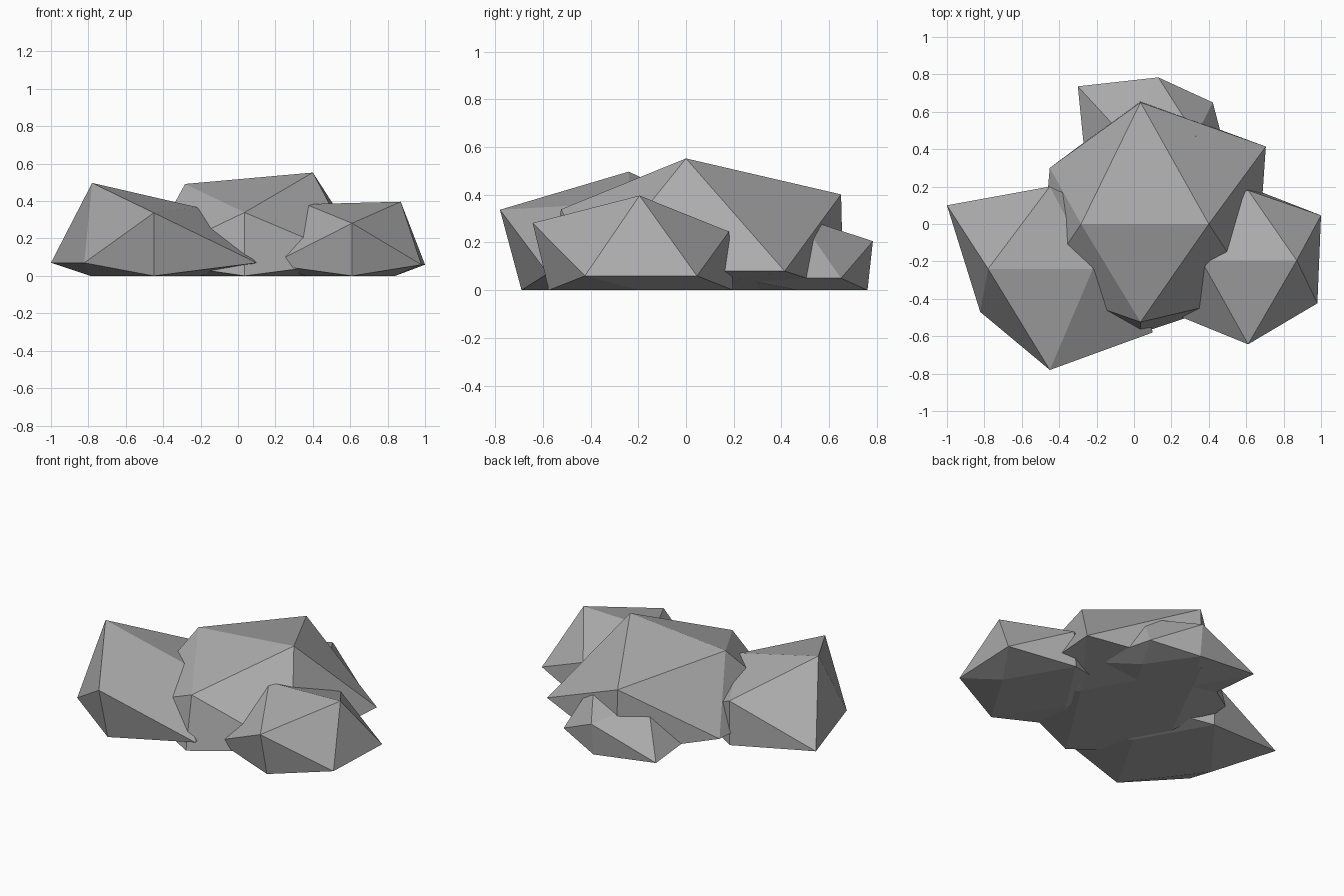
import bpy, bmesh
from mathutils import Vector

if "Cube" in bpy.data.objects:
    bpy.data.objects.remove(bpy.data.objects["Cube"])

PHI = (1 + 5 ** 0.5) / 2
# Icosahedron directions with an edge on top: ridge, shoulders, rim, underside
DIRS = [(-1, 0, PHI), (1, 0, PHI),
        (0, -PHI, 1), (0, PHI, 1),
        (-PHI, -1, 0), (PHI, -1, 0), (-PHI, 1, 0), (PHI, 1, 0),
        (0, -PHI, -1), (0, PHI, -1), (-1, 0, -PHI), (1, 0, -PHI)]
# Triangles are the triples of neighbours (edge length 2)
NEAR = lambda a, b: (Vector(DIRS[a]) - Vector(DIRS[b])).length < 2.1
FACES = [(a, b, c) for a in range(12) for b in range(a + 1, 12)
         for c in range(b + 1, 12) if NEAR(a, b) and NEAR(b, c) and NEAR(a, c)]

stone = bpy.data.materials.new("stone grey")
stone.diffuse_color = (0.41, 0.41, 0.41, 1)
stone.use_nodes = True
stone.node_tree.nodes["Principled BSDF"].inputs["Base Color"].default_value = stone.diffuse_color


def rock(name, centre, radii):
    """Squashed icosahedron, each corner pushed in or out, base flattened on the ground."""
    bm = bmesh.new()
    verts = []
    for (x, y, z), r in zip(DIRS, radii):
        p = Vector(centre) + Vector((x, y, z * 0.8)) * r
        p.z = max(p.z, 0)
        verts.append(bm.verts.new(p))
    for f in FACES:
        face = bm.faces.new([verts[i] for i in f])
        # Wind outward using the undistorted directions
        a, b, c = (Vector(DIRS[i]) for i in f)
        if (b - a).cross(c - a).dot(a + b + c) < 0:
            face.normal_flip()
    mesh = bpy.data.meshes.new(name)
    bm.to_mesh(mesh)
    bm.free()
    mesh.materials.append(stone)
    ob = bpy.data.objects.new(name, mesh)
    bpy.context.collection.objects.link(ob)


# Large middle rock
rock("main_rock", (0.035, 0, 0.08),
     (.318, .365, .324, .402, .335, .38, .30, .414, .36, .408, .33, .37))
# Wide rock on the left
rock("left_rock", (-0.45, -0.24, 0.07),
     (.33, .23, .334, .272, .23, .34, .34, .25, .278, .27, .34, .25))
# Low rock on the right
rock("right_rock", (0.61, -0.195, 0.06),
     (.25, .26, .277, .232, .27, .229, .25, .241, .235, .243, .25, .23))
# Small rock behind
rock("back_rock", (0.13, 0.47, 0.05),
     (.185, .20, .20, .194, .235, .25, .266, .18, .20, .18, .20, .20))
